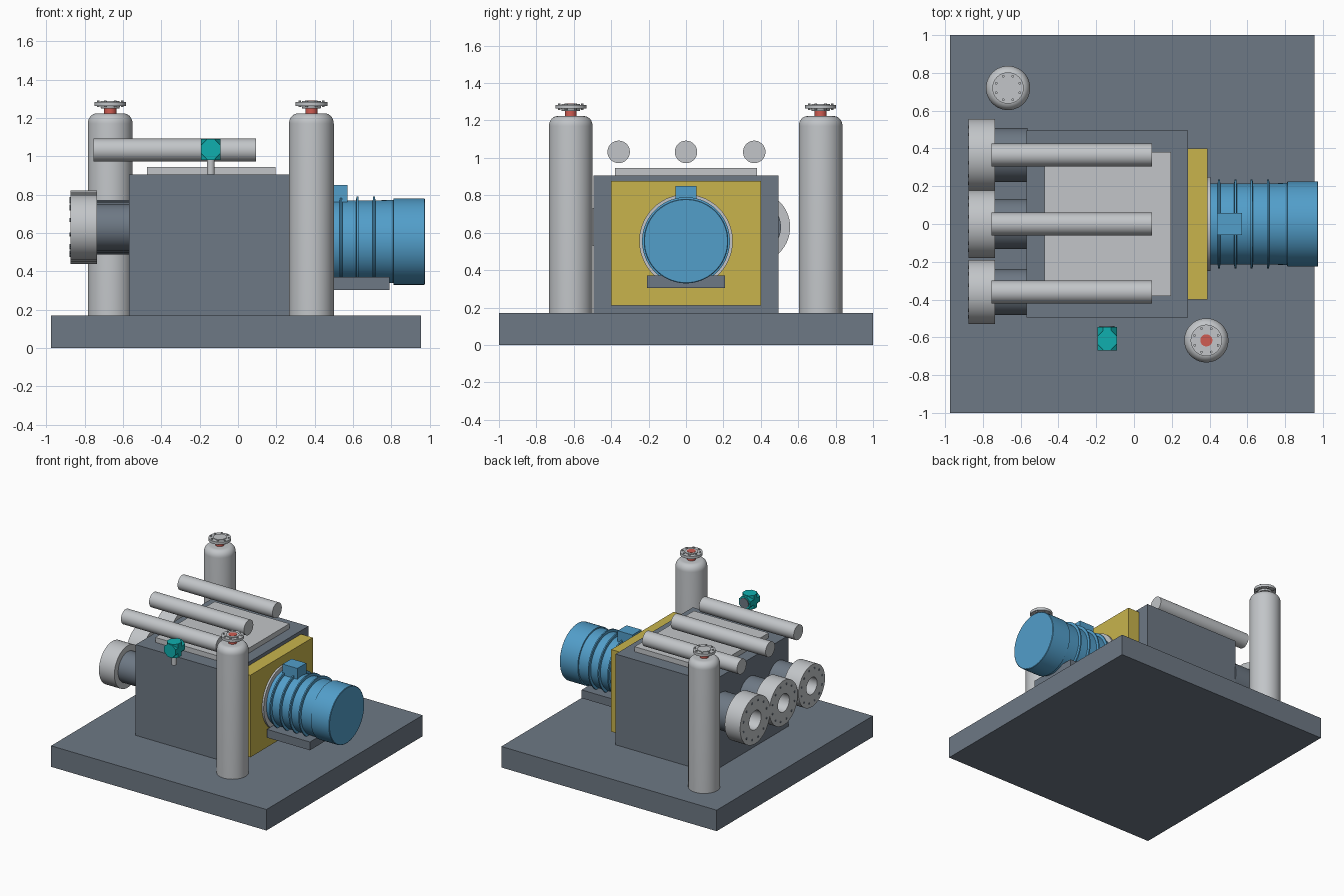
import bpy, bmesh, math
from mathutils import Matrix, Vector

cube = bpy.data.objects.get("Cube")
if cube:
    bpy.data.objects.remove(cube, do_unlink=True)


def material(name, rgb):
    m = bpy.data.materials.new(name)
    m.use_nodes = True
    m.diffuse_color = (*rgb, 1)
    m.node_tree.nodes["Principled BSDF"].inputs["Base Color"].default_value = (*rgb, 1)
    return m


SLATE = material("slate grey", (0.155, 0.19, 0.233))
LIGHT = material("light grey", (0.54, 0.56, 0.58))
YELLOW = material("guard yellow", (0.58, 0.456, 0.073))
BLUE = material("motor blue", (0.084, 0.342, 0.59))
TEAL = material("sensor teal", (0.005, 0.43, 0.43))
RED = material("valve red", (0.63, 0.107, 0.084))

# Turns the local z axis of a lathed part to the wanted direction
AXES = {"z": Matrix.Identity(4),
        "x": Matrix.Rotation(math.pi / 2, 4, "Y"),
        "y": Matrix.Rotation(-math.pi / 2, 4, "X")}


def finish(name, bm, mat, smooth=False):
    bmesh.ops.recalc_face_normals(bm, faces=bm.faces)
    mesh = bpy.data.meshes.new(name)
    bm.to_mesh(mesh)
    bm.free()
    mesh.materials.append(mat)
    ob = bpy.data.objects.new(name, mesh)
    bpy.context.collection.objects.link(ob)
    if smooth:
        bpy.ops.object.select_all(action="DESELECT")
        ob.select_set(True)
        bpy.context.view_layer.objects.active = ob
        bpy.ops.object.shade_smooth_by_angle(angle=math.radians(35))
    return ob


def box(name, x, y, z, mat):
    """Box from (low, high) ranges on each axis."""
    bm = bmesh.new()
    bmesh.ops.create_cube(bm, size=1)
    for v in bm.verts:
        v.co = Vector([(a + b) / 2 + c * (b - a) for (a, b), c in zip((x, y, z), v.co)])
    return finish(name, bm, mat)


def lathe(name, profile, centre, axis, mat, sides=48, tube=False):
    """Revolve (radius, distance) points; a tube closes its profile, others get caps."""
    bm = bmesh.new()
    rings = []
    for r, t in profile:
        rings.append([bm.verts.new((r * math.cos(a), r * math.sin(a), t))
                      for a in (math.tau * (i + 0.5) / sides for i in range(sides))])
    pairs = list(zip(rings, rings[1:]))
    if tube:
        pairs.append((rings[-1], rings[0]))
    else:
        bm.faces.new(rings[0])
        bm.faces.new(rings[-1])
    for a, b in pairs:
        for i in range(sides):
            j = (i + 1) % sides
            bm.faces.new((a[i], a[j], b[j], b[i]))
    bm.transform(Matrix.Translation(centre) @ AXES[axis])
    return finish(name, bm, mat, smooth=sides > 8)


def rod(name, r, t0, t1, centre, axis, mat, sides=48):
    return lathe(name, [(r, t0), (r, t1)], centre, axis, mat, sides)


def bolt_circle(name, count, circle, r, t0, t1, centre, axis, mat):
    bm = bmesh.new()
    for i in range(count):
        a = math.tau * (i + 0.5) / count
        spot = Matrix.Translation((circle * math.cos(a), circle * math.sin(a), (t0 + t1) / 2))
        bmesh.ops.create_cone(bm, cap_ends=True, segments=10, radius1=r, radius2=r,
                              depth=t1 - t0, matrix=spot)
    bm.transform(Matrix.Translation(centre) @ AXES[axis])
    return finish(name, bm, mat)


# Base and pump housing
box("base_slab", (-0.975, 0.955), (-1, 1), (0, 0.17), SLATE)
box("pump_housing", (-0.57, 0.285), (-0.495, 0.495), (0.17, 0.905), SLATE)
box("housing_lid", (-0.475, 0.195), (-0.38, 0.38), (0.905, 0.945), LIGHT)
box("coupling_guard", (0.285, 0.39), (-0.4, 0.4), (0.212, 0.877), YELLOW)

# Electric motor with cooling ribs and a wider fan cover
MOTOR = (0, 0, 0.555)
rod("motor_flange", 0.25, 0.39, 0.405, MOTOR, "x", LIGHT, 64)
profile = [(0.215, 0.405)]
for x in (0.45, 0.537, 0.623, 0.71):
    profile += [(0.215, x - 0.007), (0.235, x - 0.005), (0.235, x + 0.005), (0.215, x + 0.007)]
profile += [(0.217, 0.81), (0.226, 0.812), (0.226, 0.972), (0.222, 0.975)]
lathe("motor_body", profile, MOTOR, "x", BLUE, 64)
box("terminal_box", (0.44, 0.572), (-0.057, 0.057), (0.74, 0.85), BLUE)
box("motor_foot", (0.405, 0.79), (-0.208, 0.208), (0.303, 0.37), SLATE)

# Manifold pipes above the housing, and the ports with bored flanges
for i, (y, flange_r, port_r) in enumerate([(0.365, 0.192, 0.143),
                                           (0.0, 0.181, 0.133),
                                           (-0.36, 0.17, 0.122)], 1):
    rod(f"manifold_pipe_{i}", 0.06, -0.755, 0.095, (0, y, 1.032), "x", LIGHT)
    axis_point = (0, y, 0.63)
    bore = flange_r * 0.4
    lathe(f"port_neck_{i}", [(bore, -0.74), (port_r, -0.74), (port_r, -0.565), (bore, -0.565)],
          axis_point, "x", SLATE, tube=True)
    lathe(f"port_flange_{i}", [(bore, -0.875), (flange_r, -0.875),
                               (flange_r, -0.737), (bore, -0.737)],
          axis_point, "x", LIGHT, tube=True)
    rod(f"port_bore_end_{i}", bore, -0.745, -0.735, axis_point, "x", LIGHT)
    bolt_circle(f"port_bolts_{i}", 12, flange_r * 0.8, 0.009, -0.878, -0.87,
                axis_point, "x", SLATE)

# Accumulator bottles with necks and bolted top flanges
for side, x, y, neck_top in (("back", -0.667, 0.72, 1.27), ("front", 0.383, -0.616, 1.291)):
    foot = (x, y, 0)
    shoulder = [(0.072 + 0.045 * math.cos(a), 1.17 + 0.053 * math.sin(a))
                for a in (math.pi / 2 * k / 8 for k in range(9))]
    lathe(f"{side}_bottle", [(0.117, 0.17)] + shoulder, foot, "z", LIGHT)
    rod(f"{side}_neck", 0.032, 1.215, neck_top, foot, "z", RED, 32)
    lathe(f"{side}_top_flange", [(0.03, 1.25), (0.048, 1.25), (0.052, 1.263), (0.083, 1.263),
                                 (0.083, 1.284), (0.05, 1.284), (0.05, 1.289), (0.03, 1.289)],
          foot, "z", LIGHT, tube=True)
    if side == "back":
        rod("back_flange_cover", 0.035, 1.275, 1.289, foot, "z", LIGHT, 32)
    bolt_circle(f"{side}_flange_bolts", 8, 0.067, 0.007, 1.256, 1.292, foot, "z", LIGHT)

# Pressure sensor: two crossed octagonal housings on a short stem
SENSOR = (-0.142, -0.615, 1.036)
rod("sensor_stem", 0.02, -0.13, -0.05, SENSOR, "z", LIGHT, 24)
rod("sensor_body", 0.055, -0.055, 0.055, SENSOR, "z", TEAL, 8)
rod("sensor_display_housing", 0.055, -0.055, 0.07, SENSOR, "y", TEAL, 8)
rod("sensor_back_cap", 0.04, 0.068, 0.076, SENSOR, "y", SLATE, 24)
